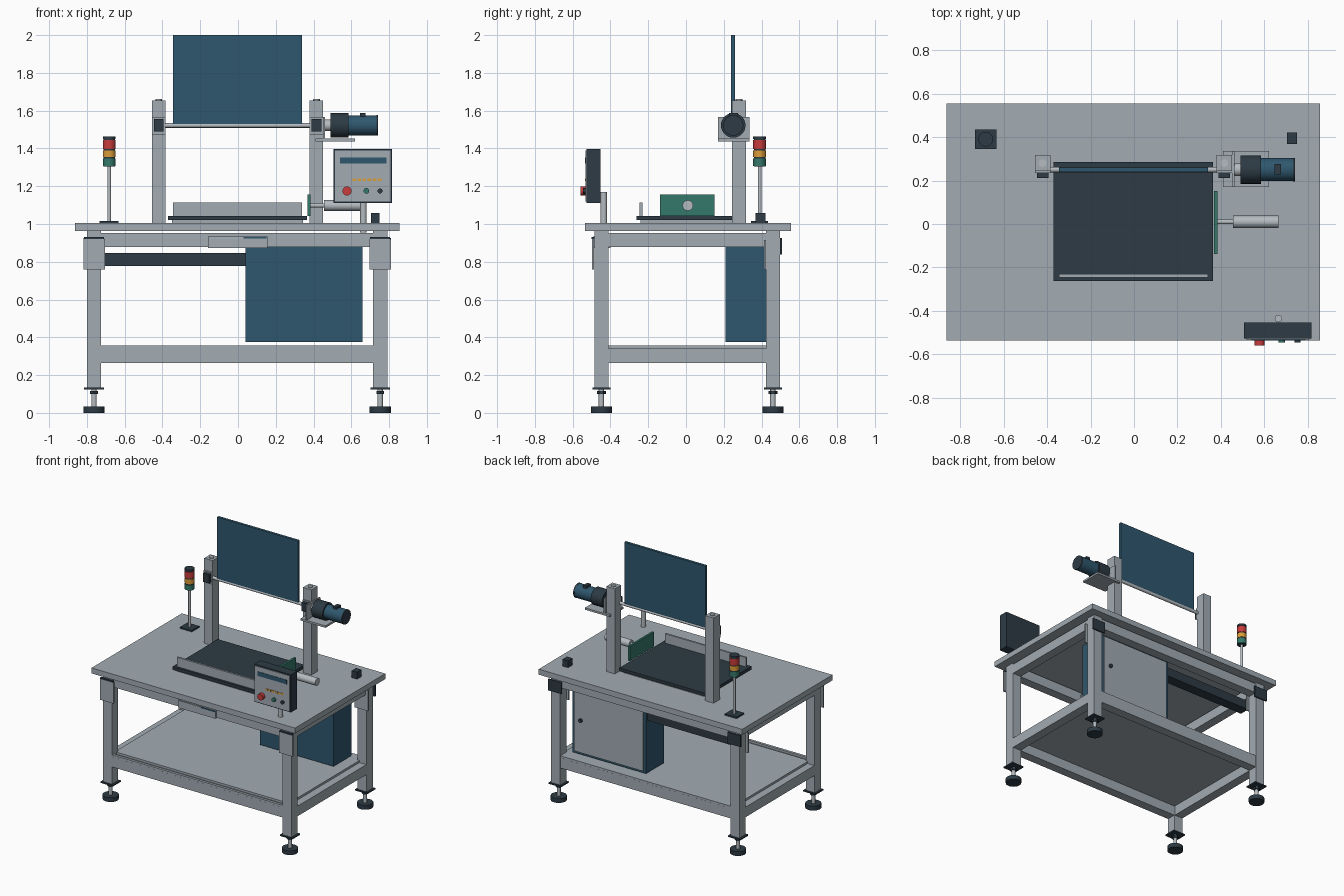
import bpy, math

def material(name, rgb):
    m = bpy.data.materials.new(name)
    m.diffuse_color = (*rgb, 1)
    return m

GREY = material("painted grey", (0.36, 0.41, 0.45))
STEEL = material("bright steel", (0.46, 0.50, 0.53))
DARK = material("dark slate", (0.026, 0.043, 0.058))
BLUE = material("deep blue", (0.028, 0.095, 0.155))
GREEN = material("signal green", (0.035, 0.19, 0.145))
RED = material("signal red", (0.58, 0.045, 0.045))
AMBER = material("amber", (0.72, 0.34, 0.04))

def box(name, mat, x0, x1, y0, y1, z0, z1):
    bpy.ops.mesh.primitive_cube_add(size=1, location=((x0+x1)/2, (y0+y1)/2, (z0+z1)/2))
    o = bpy.context.object
    o.name = name
    o.scale = (x1-x0, y1-y0, z1-z0)
    bpy.ops.object.transform_apply(location=False, rotation=False, scale=True)
    o.data.materials.append(mat)
    return o

def rod(name, mat, axis, a, b, c0, c1, r, sides=28):
    """Cylinder from a to b along the axis; c0, c1 are the other two coordinates in order."""
    mid = (a+b)/2
    loc = {"x": (mid, c0, c1), "y": (c0, mid, c1), "z": (c0, c1, mid)}[axis]
    rot = {"x": (0, math.pi/2, 0), "y": (math.pi/2, 0, 0), "z": (0, 0, 0)}[axis]
    bpy.ops.mesh.primitive_cylinder_add(vertices=sides, radius=r, depth=abs(b-a), location=loc, rotation=rot)
    o = bpy.context.object
    o.name = name
    o.data.materials.append(mat)
    if sides > 8:
        bpy.ops.object.shade_smooth_by_angle()
    return o

# Table top and lower shelf
box("table_top", GREY, -0.863, 0.856, -0.535, 0.555, 0.963, 1.005)
box("lower_shelf", GREY, -0.74, 0.73, -0.43, 0.445, 0.34, 0.358)

# Legs with levelling feet and corner brackets
LX, LY, H = (-0.762, 0.753), (-0.448, 0.46), 0.0375
for x in LX:
    for y in LY:
        box("leg", GREY, x-H, x+H, y-H, y+H, 0.135, 0.963)
        box("leg_end_plate", DARK, x-0.052, x+0.052, y-0.048, y+0.048, 0.125, 0.135)
        rod("foot_stem", STEEL, "z", 0.03, 0.125, x, y, 0.014, 16)
        rod("foot_nut", DARK, "z", 0.1, 0.117, x, y, 0.024, 6)
        rod("foot_pad", DARK, "z", 0, 0.033, x, y, 0.056)
    box("front_bracket", GREY, x-0.057, x+0.057, -0.498, -0.486, 0.76, 0.92)
    box("front_bracket_cap", DARK, x-0.053, x+0.053, -0.5, -0.484, 0.92, 0.93)
    box("back_bracket", DARK, x-0.056, x+0.056, 0.498, 0.508, 0.838, 0.925)
    box("inner_bracket", GREY, x-0.057, x+0.057, 0.412, 0.4225, 0.76, 0.915)

# Frame rails, upper and lower
for z0, z1 in ((0.878, 0.953), (0.265, 0.342)):
    for y in LY:
        box("long_rail", GREY, LX[0]+H, LX[1]-H, y-H+0.002, y+H-0.002, z0, z1)
    for x in LX:
        box("side_rail", GREY, x-H+0.002, x+H-0.002, LY[0]+H, LY[1]-H, z0, z1)
# Lips around the shelf
for y in LY:
    box("shelf_lip", GREY, LX[0]+H, LX[1]-H, y-0.035, y-0.015 if y < 0 else y+0.035, 0.342, 0.358)

# Pull-out tray on the front rail
box("tray_plate", GREY, -0.16, 0.155, -0.492, -0.40, 0.872, 0.934)
box("tray_slot", STEEL, -0.15, 0.03, -0.496, -0.49, 0.922, 0.929)
box("tray_strip", BLUE, 0.03, 0.15, -0.496, -0.49, 0.922, 0.931)

# Electrical cabinet and cable duct
box("cabinet", BLUE, 0.04, 0.66, 0.21, 0.425, 0.375, 0.878)
box("cabinet_door", GREY, 0.06, 0.642, 0.425, 0.434, 0.392, 0.868)
rod("door_lock", DARK, "y", 0.434, 0.446, 0.585, 0.64, 0.015, 16)
box("cable_duct", DARK, -0.725, 0.04, 0.33, 0.41, 0.777, 0.846)

# Uprights carrying the swinging panel
for x in (-0.42, 0.415):
    box("upright", GREY, x-0.036, x+0.036, 0.243, 0.318, 1.005, 1.655)
    rod("upright_cap", STEEL, "z", 1.655, 1.661, x, 0.28, 0.018, 16)
    box("bearing_plate", GREY, x-0.036, x+0.036, 0.235, 0.243, 1.475, 1.565)
    box("bearing", DARK, x-0.026, x+0.026, 0.212, 0.236, 1.49, 1.555)
rod("shaft", STEEL, "x", -0.455, 0.47, 0.25, 1.522, 0.0125, 20)
box("swing_panel", BLUE, -0.345, 0.34, 0.239, 0.259, 1.53, 2.0)

# Drive motor on its bracket
box("motor_shelf", GREY, 0.41, 0.62, 0.17, 0.335, 1.438, 1.453)
box("motor_mount", GREY, 0.451, 0.461, 0.17, 0.335, 1.453, 1.566)
rod("coupling", STEEL, "x", 0.455, 0.495, 0.25, 1.522, 0.03)
rod("gearbox", DARK, "x", 0.49, 0.585, 0.25, 1.522, 0.065)
rod("motor", BLUE, "x", 0.585, 0.732, 0.25, 1.522, 0.053)
rod("motor_cover", DARK, "x", 0.732, 0.741, 0.25, 1.522, 0.054)
box("terminal_box", DARK, 0.645, 0.675, 0.228, 0.276, 1.555, 1.588)

# Work platform with front fence
box("platform_base", GREY, -0.35, 0.345, -0.24, 0.265, 1.005, 1.021)
box("platform", DARK, -0.37, 0.364, -0.262, 0.285, 1.02, 1.043)
box("front_fence", GREY, -0.345, 0.34, -0.245, -0.23, 1.043, 1.114)

# Pusher plate and its cylinder
box("pusher_plate", GREEN, 0.368, 0.384, -0.138, 0.152, 1.043, 1.155)
rod("pusher_rod", STEEL, "x", 0.384, 0.46, 0.01, 1.098, 0.011, 16)
rod("pusher_cylinder", STEEL, "x", 0.455, 0.664, 0.01, 1.098, 0.028)

# Signal tower
TX, TY = -0.682, 0.39
box("tower_base", DARK, TX-0.05, TX+0.05, TY-0.045, TY+0.045, 1.005, 1.016)
rod("tower_pole", STEEL, "z", 1.016, 1.305, TX, TY, 0.01, 16)
rod("tower_core", DARK, "z", 1.304, 1.45, TX, TY, 0.031)
for name, mat, z0, z1 in (("green_lamp", GREEN, 1.306, 1.346), ("amber_lamp", AMBER, 1.354, 1.39),
                          ("red_lamp", RED, 1.397, 1.445), ("tower_cap", DARK, 1.449, 1.464)):
    rod(name, mat, "z", z0, z1, TX, TY, 0.034)

# Small sensor box at the back corner
box("sensor_box", DARK, 0.703, 0.749, 0.367, 0.42, 1.005, 1.058)

# Control box on its post
rod("control_post", STEEL, "z", 0.955, 1.17, 0.664, -0.435, 0.017, 20)
box("control_box", DARK, 0.506, 0.816, -0.526, -0.453, 1.11, 1.397)
box("control_face", GREY, 0.514, 0.808, -0.532, -0.526, 1.118, 1.389)
box("display", BLUE, 0.54, 0.786, -0.535, -0.531, 1.32, 1.352)
for i in range(6):
    x = 0.605 + i * 0.027
    box("indicator", AMBER, x, x+0.019, -0.535, -0.531, 1.227, 1.241)
for name, mat, x, r, y in (("stop_button", RED, 0.577, 0.024, -0.558),
                           ("start_button", GREEN, 0.68, 0.015, -0.546),
                           ("mode_button", DARK, 0.752, 0.013, -0.546)):
    rod(name, mat, "y", -0.53, y, x, 1.175, r, 20)
